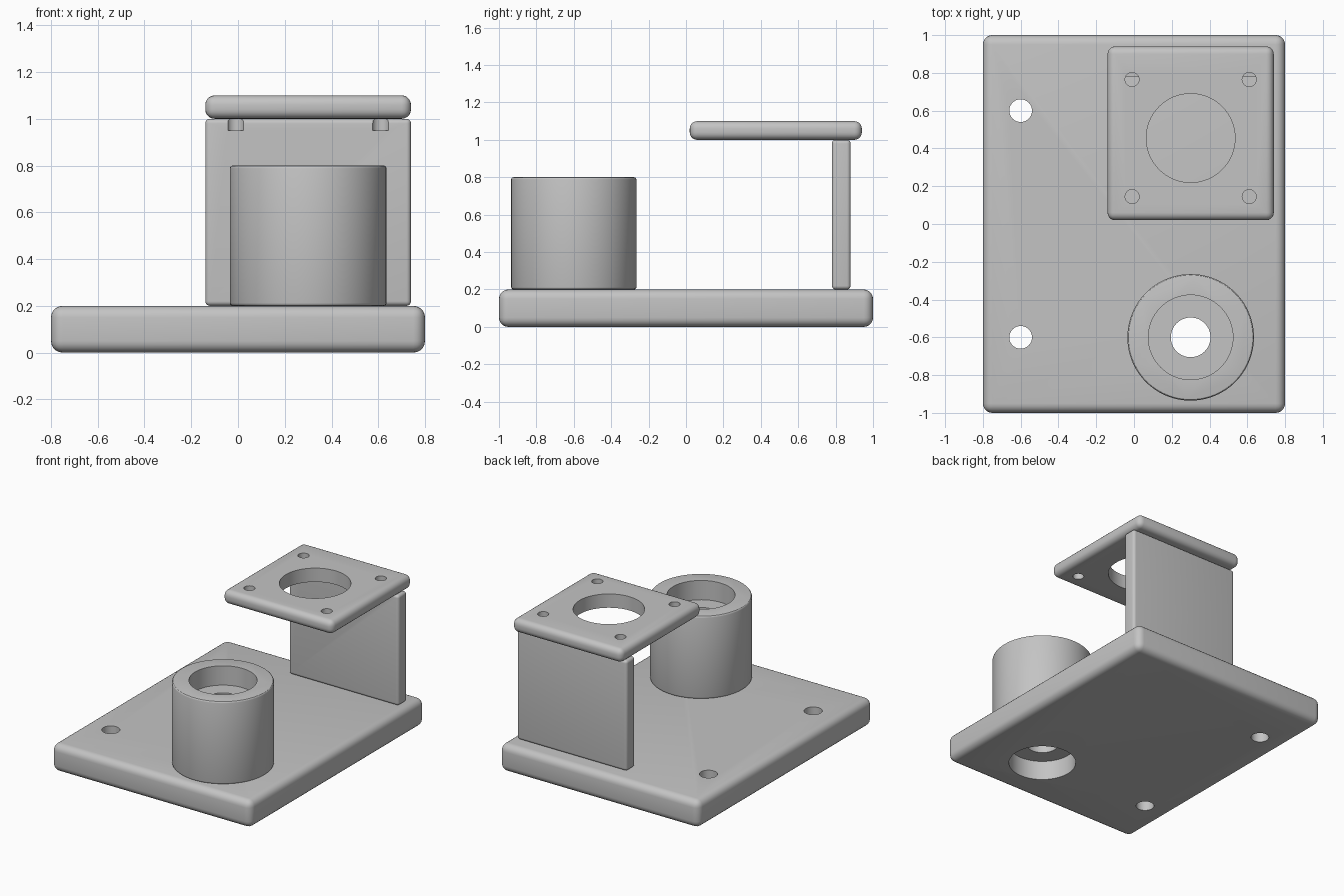
import bpy
import math

cube = bpy.data.objects.get("Cube")
if cube:
    bpy.data.objects.remove(cube, do_unlink=True)

grey = bpy.data.materials.new("plain grey")
grey.use_nodes = True
grey.diffuse_color = (0.55, 0.55, 0.55, 1)
grey.node_tree.nodes["Principled BSDF"].inputs["Base Color"].default_value = (0.55, 0.55, 0.55, 1)


def apply(obj, mod):
    bpy.ops.object.select_all(action="DESELECT")
    obj.select_set(True)
    bpy.context.view_layer.objects.active = obj
    bpy.ops.object.modifier_apply(modifier=mod.name)


def bevel(obj, width, segments):
    mod = obj.modifiers.new("rounded edges", "BEVEL")
    mod.width = width
    mod.segments = segments
    mod.limit_method = "ANGLE"
    mod.angle_limit = math.radians(40)
    apply(obj, mod)


def rounded_box(name, low, high, width):
    centre = [(a + b) / 2 for a, b in zip(low, high)]
    bpy.ops.mesh.primitive_cube_add(size=1, location=centre)
    obj = bpy.context.object
    obj.name = name
    obj.scale = [b - a for a, b in zip(low, high)]
    bpy.ops.object.transform_apply(location=False, rotation=False, scale=True)
    obj.data.materials.append(grey)
    bevel(obj, width, 5)
    return obj


def cylinder(name, x, y, radius, bottom, top, sides=64):
    bpy.ops.mesh.primitive_cylinder_add(vertices=sides, radius=radius, depth=top - bottom,
                                        location=(x, y, (bottom + top) / 2))
    obj = bpy.context.object
    obj.name = name
    obj.data.materials.append(grey)
    return obj


def drill(obj, x, y, radius, bottom, top):
    cutter = cylinder("hole_cutter", x, y, radius, bottom, top)
    cutter.hide_render = True
    mod = obj.modifiers.new("hole", "BOOLEAN")
    mod.operation = "DIFFERENCE"
    mod.solver = "EXACT"
    mod.object = cutter
    apply(obj, mod)
    bpy.data.objects.remove(cutter, do_unlink=True)


# Main parts
base = rounded_box("base_plate", (-0.8, -1, 0), (0.8, 1, 0.2), 0.05)
wall = rounded_box("upright_wall", (-0.14, 0.78, 0.2), (0.74, 0.88, 1.0), 0.02)
mount = rounded_box("motor_mount_plate", (-0.14, 0.02, 1.0), (0.74, 0.94, 1.1), 0.04)
housing = cylinder("bearing_housing", 0.3, -0.6, 0.335, 0.2, 0.8, 96)
bevel(housing, 0.012, 3)

# Mounting holes in the base
for y in (-0.6, 0.6):
    drill(base, -0.6, y, 0.06, -0.1, 0.3)

# Shaft passage with a bearing seat at each end
for part in (base, housing):
    drill(part, 0.3, -0.6, 0.105, -0.1, 0.9)
drill(base, 0.3, -0.6, 0.224, -0.1, 0.14)
drill(housing, 0.3, -0.6, 0.224, 0.66, 0.9)

# Motor opening and screw holes, the rear ones notching the wall
drill(mount, 0.3, 0.455, 0.235, 0.9, 1.2)
for x in (-0.01, 0.61):
    for y in (0.145, 0.765):
        drill(mount, x, y, 0.037, 0.95, 1.2)
    drill(wall, x, 0.765, 0.037, 0.95, 1.2)

for part in (base, wall, mount, housing):
    bpy.ops.object.select_all(action="DESELECT")
    part.select_set(True)
    bpy.context.view_layer.objects.active = part
    bpy.ops.object.shade_smooth_by_angle(angle=math.radians(30))
